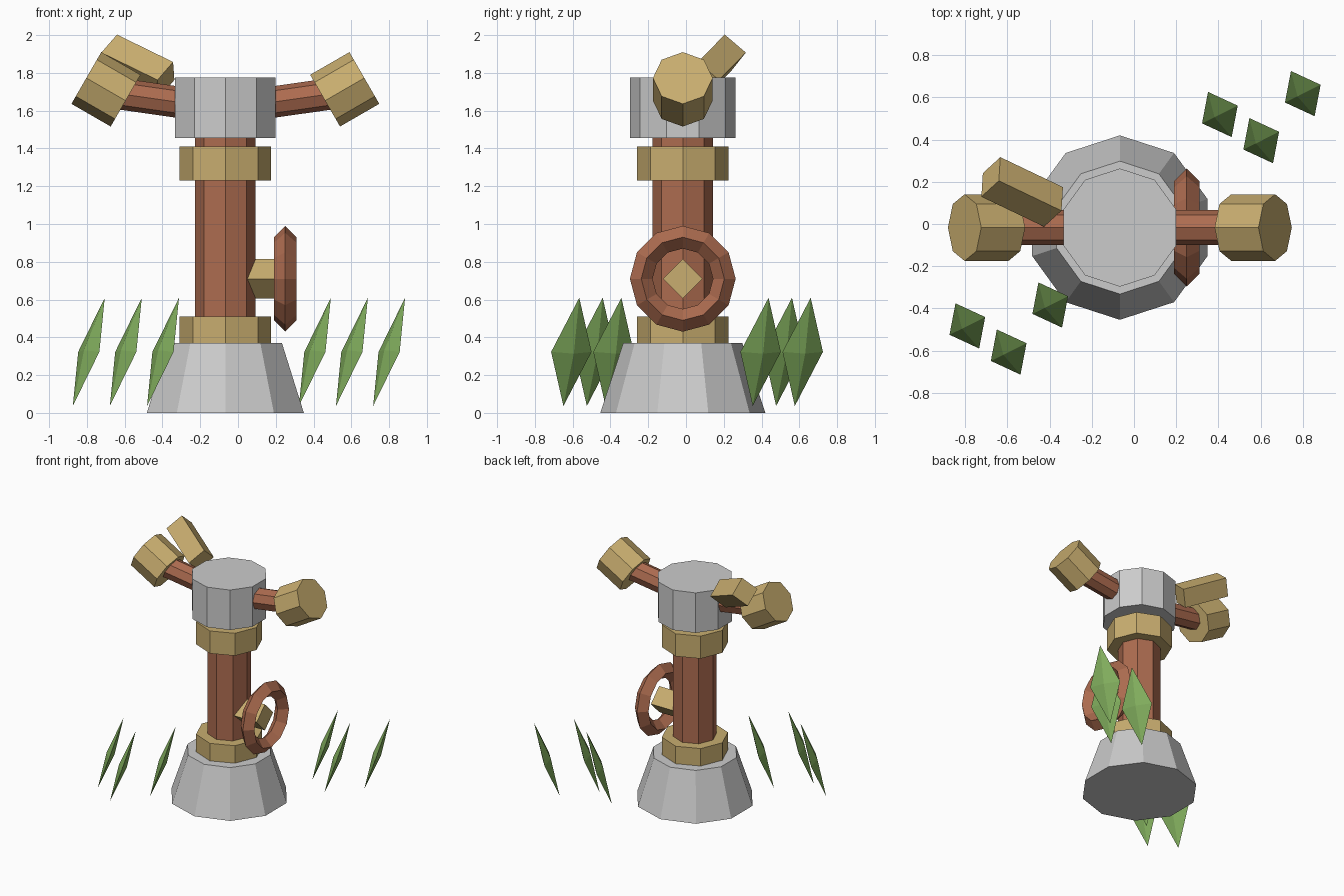
import bpy, bmesh, math
from mathutils import Vector, Matrix

if "Cube" in bpy.data.objects:
    bpy.data.objects.remove(bpy.data.objects["Cube"])

CX, CY = -0.067, -0.017   # axis of the standing post


def material(name, rgb):
    m = bpy.data.materials.new(name)
    m.diffuse_color = (*rgb, 1)
    m.use_nodes = True
    m.node_tree.nodes["Principled BSDF"].inputs["Base Color"].default_value = m.diffuse_color
    return m


BRASS = material("brass", (0.58, 0.42, 0.16))
RUST = material("rust", (0.42, 0.15, 0.08))
LEAF = material("leaf", (0.22, 0.42, 0.11))


def prism(name, start, end, sides, r1, r2=None, mat=None):
    """Flat-sided cylinder or frustum running from start to end."""
    start, end = Vector(start), Vector(end)
    axis = end - start
    upright = abs(axis.x) + abs(axis.y) < 1e-6
    rot = (0, 0, 0) if upright else axis.to_track_quat('Z', 'Y').to_euler()
    bpy.ops.mesh.primitive_cone_add(
        vertices=sides, radius1=r1, radius2=r1 if r2 is None else r2,
        depth=axis.length, location=(start + end) / 2, rotation=rot)
    ob = bpy.context.object
    ob.name = name
    if mat:
        ob.data.materials.append(mat)
    return ob


def upright(name, z0, z1, sides, r1, r2=None, mat=None):
    return prism(name, (CX, CY, z0), (CX, CY, z1), sides, r1, r2, mat)


# Post: footing, column, collars, head
upright("stone_base", 0, 0.37, 10, 0.437, 0.315)
upright("column", 0.36, 1.47, 8, 0.16, mat=RUST)
upright("lower_collar", 0.37, 0.51, 8, 0.243, mat=BRASS)
upright("upper_collar", 1.23, 1.41, 8, 0.243, mat=BRASS)
upright("head", 1.455, 1.775, 10, 0.28)

# Side pipes with tilted end caps
for side, s in (("left", -1), ("right", 1)):
    prism(side + "_pipe", (CX + s * 0.2, CY, 1.638), (CX + s * 0.6, CY, 1.695),
          8, 0.083, mat=RUST)
    mid = Vector((CX + s * 0.632, CY, 1.713))
    half = Vector((s * math.cos(math.radians(30)), 0, 0.5)) * 0.12
    prism(side + "_pipe_cap", mid - half, mid + half, 8, 0.158, mat=BRASS)

# Valve wheel and its hub
prism("wheel_hub", (0.05, CY, 0.71), (0.25, CY, 0.71), 4, 0.104, mat=BRASS)
bpy.ops.mesh.primitive_torus_add(
    major_segments=12, minor_segments=4, major_radius=0.22, minor_radius=0.06,
    location=(0.25, CY, 0.71), rotation=(0, math.pi / 2, 0))
wheel = bpy.context.object
wheel.name = "valve_wheel"
wheel.data.materials.append(RUST)

# Loose square bar resting over the left pipe
mid = Vector((-0.53, 0.152, 1.835))
half = Vector((-0.297, 0.142, 0.145)) / 2
prism("square_bar", mid - half, mid + half, 4, 0.104, mat=BRASS)

# Leaf blades: flat, leaning octahedra in two clumps
long_axis = Vector((0.0845, 0.042, 0.2865))
wide_axis = Vector((-0.056, 0.107, 0))
thin_axis = wide_axis.cross(long_axis).normalized() * 0.03
for clump, ox, oy in (("front", -0.79, -0.483), ("back", 0.407, 0.519)):
    for i, (dx, dy) in enumerate(((0, 0), (0.196, -0.124), (0.393, 0.099))):
        bm = bmesh.new()
        for axis in (long_axis, wide_axis, thin_axis):
            bm.verts.new(axis)
            bm.verts.new(-axis)
        bmesh.ops.convex_hull(bm, input=bm.verts[:])
        bmesh.ops.recalc_face_normals(bm, faces=bm.faces[:])
        name = f"{clump}_leaf_{i + 1}"
        me = bpy.data.meshes.new(name)
        bm.to_mesh(me)
        bm.free()
        me.materials.append(LEAF)
        ob = bpy.data.objects.new(name, me)
        ob.location = (ox + dx, oy + dy, 0.323)
        bpy.context.collection.objects.link(ob)
